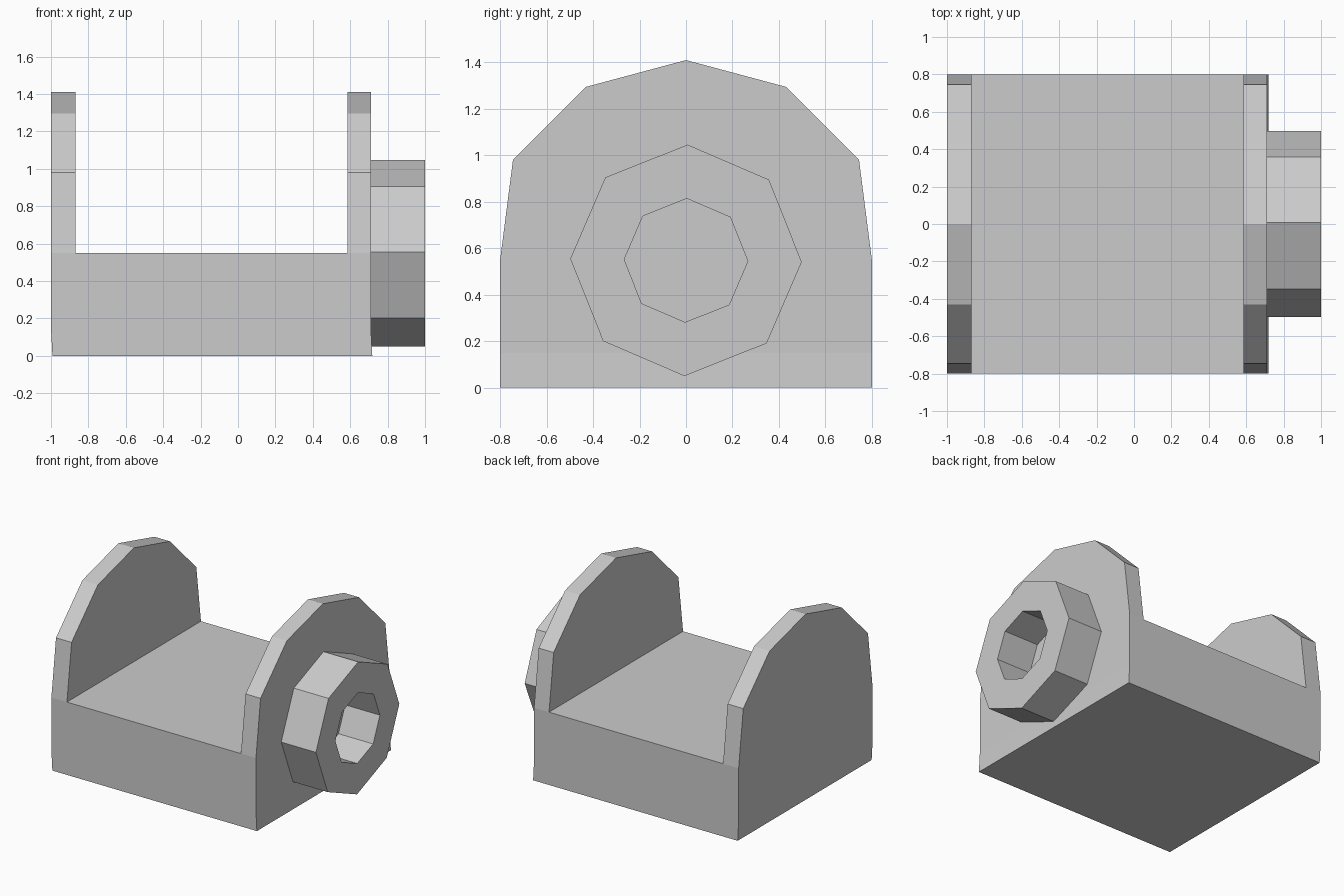
import bpy
import bmesh
from math import cos, sin, radians
from mathutils import Vector

cube = bpy.data.objects.get("Cube")
if cube:
    bpy.data.objects.remove(cube, do_unlink=True)

GREY = (0.6, 0.6, 0.6, 1.0)
mat = bpy.data.materials.new("plain grey")
mat.use_nodes = True
mat.diffuse_color = GREY
mat.node_tree.nodes["Principled BSDF"].inputs["Base Color"].default_value = GREY

LEFT, RIGHT, TIP = -1.0, 0.71, 1.0
WALL = 0.125
AXIS_Z = 0.55
HALF = 0.8


def make_object(name, bm):
    bmesh.ops.recalc_face_normals(bm, faces=bm.faces[:])
    mesh = bpy.data.meshes.new(name)
    bm.to_mesh(mesh)
    bm.free()
    mesh.materials.append(mat)
    obj = bpy.data.objects.new(name, mesh)
    bpy.context.collection.objects.link(obj)
    return obj


def prism(name, profile, x0, x1):
    """Extrude a (y, z) profile along x."""
    bm = bmesh.new()
    face = bm.faces.new([bm.verts.new((x0, y, z)) for y, z in profile])
    moved = bmesh.ops.extrude_face_region(bm, geom=[face])["geom"]
    verts = [v for v in moved if isinstance(v, bmesh.types.BMVert)]
    bmesh.ops.translate(bm, verts=verts, vec=(x1 - x0, 0, 0))
    if face.is_valid and len(bm.faces) < len(profile) + 2:
        bm.faces.new([v for v in face.verts])
    return make_object(name, bm)


# Bracket: arched side profile, clipped at the straight flanks
arch = [(0.86 * cos(radians(a)), AXIS_Z + 0.86 * sin(radians(a)))
        for a in range(30, 151, 30)]
profile = [(-HALF, 0), (HALF, 0), (HALF, AXIS_Z)] + arch + [(-HALF, AXIS_Z)]
bracket = prism("bracket", profile, LEFT, RIGHT)

# Open gap between the two cheeks
gap = [(-1, AXIS_Z), (1, AXIS_Z), (1, 2), (-1, 2)]
cutter = prism("gap_cutter", gap, LEFT + WALL + 0.005, RIGHT - WALL)
cutter.hide_render = True
mod = bracket.modifiers.new("gap", 'BOOLEAN')
mod.operation = 'DIFFERENCE'
mod.solver = 'EXACT'
mod.object = cutter
bpy.context.view_layer.objects.active = bracket
bpy.ops.object.modifier_apply(modifier=mod.name)
bpy.data.objects.remove(cutter, do_unlink=True)

# Slight sideways offset of the foot
bm = bmesh.new()
bm.from_mesh(bracket.data)
bmesh.ops.bisect_plane(bm, geom=bm.verts[:] + bm.edges[:] + bm.faces[:],
                       plane_co=Vector((0, 0, 0.15)), plane_no=Vector((0, 0, 1)))
for v in bm.verts:
    if v.co.z < 0.01:
        v.co.x += 0.008
bm.to_mesh(bracket.data)
bm.free()

# Eight-sided hub ring on the left cheek
bm = bmesh.new()
SIDES = 8
loops = []
for x, r in ((RIGHT, 0.498), (TIP, 0.498), (TIP, 0.266), (RIGHT, 0.266)):
    ring = []
    for i in range(SIDES):
        a = radians(360 * i / SIDES - 0.8)
        ring.append(bm.verts.new((x, r * cos(a), 0.548 + r * sin(a))))
    loops.append(ring)
for k in range(4):
    a, b = loops[k], loops[(k + 1) % 4]
    for i in range(SIDES):
        j = (i + 1) % SIDES
        bm.faces.new((a[i], a[j], b[j], b[i]))
make_object("hub_ring", bm)
